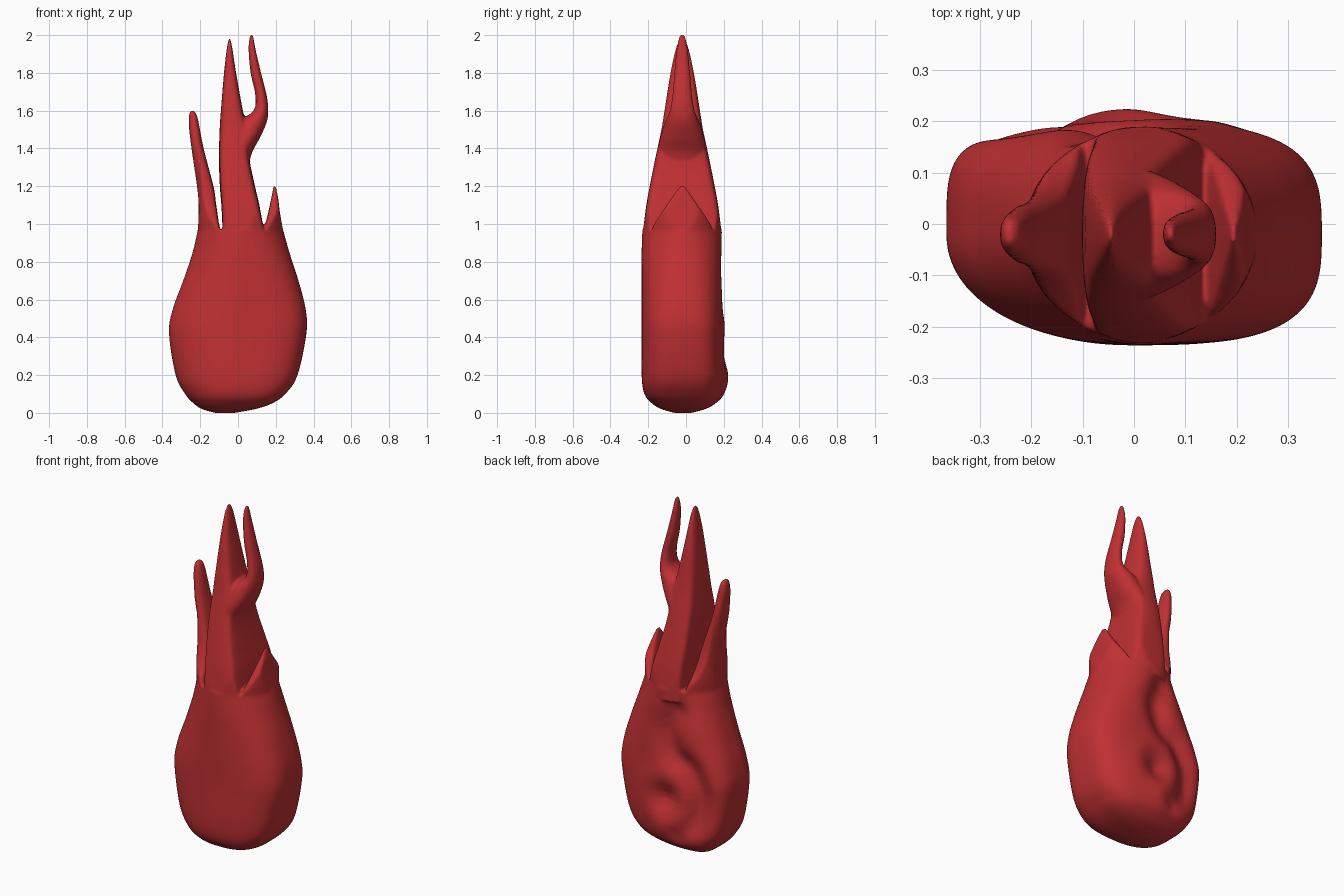
import bpy, bmesh, math

if "Cube" in bpy.data.objects:
    bpy.data.objects.remove(bpy.data.objects["Cube"])

red = bpy.data.materials.new("flame red")
red.diffuse_color = (0.53, 0.03, 0.033, 1)
red.use_nodes = True
red.node_tree.nodes["Principled BSDF"].inputs["Base Color"].default_value = red.diffuse_color
Y_MID = -0.02


def resample(rows, steps=7):
    """Catmull-Rom interpolation between cross-section rows."""
    out = []
    for i in range(len(rows) - 1):
        a, b, c, d = rows[max(i - 1, 0)], rows[i], rows[i + 1], rows[min(i + 2, len(rows) - 1)]
        for k in range(steps):
            t = k / steps
            out.append([0.5 * (2 * q + (r - p) * t + (2 * p - 5 * q + 4 * r - s) * t * t
                               + (3 * q - p - 3 * r + s) * t ** 3)
                        for p, q, r, s in zip(a, b, c, d)])
    out.append(rows[-1])
    return out


def oval(a, power):
    """Point on a unit squarish oval."""
    c, s = math.cos(a), math.sin(a)
    r = (abs(c) ** power + abs(s) ** power) ** (-1 / power)
    return r * c, r * s


def body_power(a, z):
    """Squareness of the body: softer front left, fuller back left, round on top."""
    low = (3.3, 4.2, 2.1, 3.2)[int(a / (math.pi / 2)) % 4]
    k = max(0, min(1, (z - 0.45) / 0.5))
    return low + (1.9 - low) * k


def shoulder(x):
    """Half depth of the body outline where the tongues split off."""
    u = min(1, abs(x - 0.013) / 0.228)
    return 0.21 * (1 - u ** 1.9) ** (1 / 1.9)


def loft(bm, rows, power, relief=None, slice_top=0, n=96):
    """Rows are (z, x left, x right, half depth). Below slice_top the section
    blends into a straight-sided slice of the body outline."""
    rings = []
    for z, x0, x1, h in resample(rows):
        k = max(0, min(1, (slice_top - z) / (slice_top - 0.98))) if slice_top else 0
        ring = []
        for i in range(n):
            a = 2 * math.pi * (i + 0.5) / n
            u, v = oval(a, power(a, z) if callable(power) else power)
            if k:
                us, vs = oval(a, 9)
                xs = (x0 + x1) / 2 + (x1 - x0) / 2 * us
                vs = math.copysign(min(abs(vs) * h, shoulder(xs)), vs) / h
                u, v = u + (us - u) * k, v + (vs - v) * k
            x, y = (x0 + x1) / 2 + (x1 - x0) / 2 * u, Y_MID + h * v
            if relief and v > 0:
                y += relief(x, z) * min(1, 1.3 * v)
            ring.append(bm.verts.new((x, y, z)))
        rings.append(ring)
    for lo, hi in zip(rings, rings[1:]):
        for i in range(n):
            j = (i + 1) % n
            bm.faces.new((lo[i], lo[j], hi[j], hi[i]))
    bm.faces.new(rings[0][::-1])
    bm.faces.new(rings[-1])


GROOVE = resample([(-0.05, 0.84), (-0.01, 0.72), (-0.05, 0.60), (-0.15, 0.52),
                   (-0.21, 0.38), (-0.18, 0.24), (-0.10, 0.15)], 5)


def swirl(x, z):
    """Curling groove, centre dimple and low bulge on the back."""
    best = min(math.hypot(x - gx, z - gz) for gx, gz in GROOVE)
    groove = -0.045 * math.exp(-(best / 0.075) ** 2)
    d = math.hypot(x, z - 0.33)
    dimple = -0.03 * math.exp(-(d / 0.07) ** 2)
    ring = 0.01 * math.exp(-((d - 0.14) / 0.07) ** 2)
    bulge = 0.045 * math.exp(-((x + 0.08) ** 2 + (z - 0.15) ** 2) / 0.014)
    return groove + dimple + ring + bulge


bm = bmesh.new()

# rounded body
loft(bm, [(0.0, -0.12, -0.02, 0.04), (0.02, -0.19, 0.09, 0.11), (0.05, -0.235, 0.18, 0.16),
          (0.10, -0.28, 0.25, 0.20), (0.20, -0.33, 0.315, 0.215), (0.42, -0.365, 0.362, 0.215),
          (0.55, -0.345, 0.358, 0.215), (0.70, -0.29, 0.32, 0.215), (0.85, -0.24, 0.272, 0.215),
          (0.97, -0.213, 0.239, 0.211)], body_power, swirl)

# left tongue
loft(bm, [(0.90, -0.208, -0.09, 0.20), (0.98, -0.211, -0.098, 0.18), (1.05, -0.208, -0.108, 0.135),
          (1.12, -0.209, -0.118, 0.105), (1.20, -0.217, -0.130, 0.085), (1.40, -0.246, -0.182, 0.058),
          (1.52, -0.26, -0.205, 0.042), (1.58, -0.258, -0.22, 0.03),
          (1.60, -0.25, -0.235, 0.015)], 2.3, slice_top=1.4)

# central tongue running up into its left prong
loft(bm, [(0.90, -0.08, 0.14, 0.21), (0.98, -0.082, 0.134, 0.205), (1.10, -0.088, 0.113, 0.19),
          (1.20, -0.096, 0.09, 0.172), (1.35, -0.101, 0.06, 0.142), (1.50, -0.097, 0.055, 0.11),
          (1.58, -0.092, 0.03, 0.097), (1.80, -0.074, -0.01, 0.062), (1.93, -0.059, -0.03, 0.034),
          (1.98, -0.049, -0.041, 0.014)], 2.4, slice_top=2.0)

# curling right prong
loft(bm, [(1.30, -0.08, 0.055, 0.13), (1.38, -0.07, 0.075, 0.13), (1.46, -0.05, 0.118, 0.115),
          (1.54, 0.0, 0.152, 0.09), (1.60, 0.082, 0.16, 0.066), (1.68, 0.092, 0.152, 0.052),
          (1.80, 0.067, 0.122, 0.042), (1.92, 0.056, 0.094, 0.03), (1.985, 0.061, 0.082, 0.018),
          (2.003, 0.067, 0.076, 0.01)], 2.2)

# small right tongue
loft(bm, [(0.90, 0.145, 0.25, 0.18), (0.98, 0.142, 0.236, 0.16), (1.06, 0.160, 0.222, 0.11),
          (1.14, 0.177, 0.212, 0.055), (1.20, 0.189, 0.199, 0.014)], 2.3, slice_top=1.4)

mesh = bpy.data.meshes.new("flame")
bm.to_mesh(mesh)
bm.free()
mesh.materials.append(red)
flame = bpy.data.objects.new("flame", mesh)
bpy.context.collection.objects.link(flame)

# fuse the parts into one skin and soften the joins
fuse = flame.modifiers.new("fuse", 'REMESH')
fuse.mode = 'VOXEL'
fuse.voxel_size = 0.0068
fuse.use_smooth_shade = True
soften = flame.modifiers.new("soften", 'SMOOTH')
soften.factor = 0.5
soften.iterations = 6
